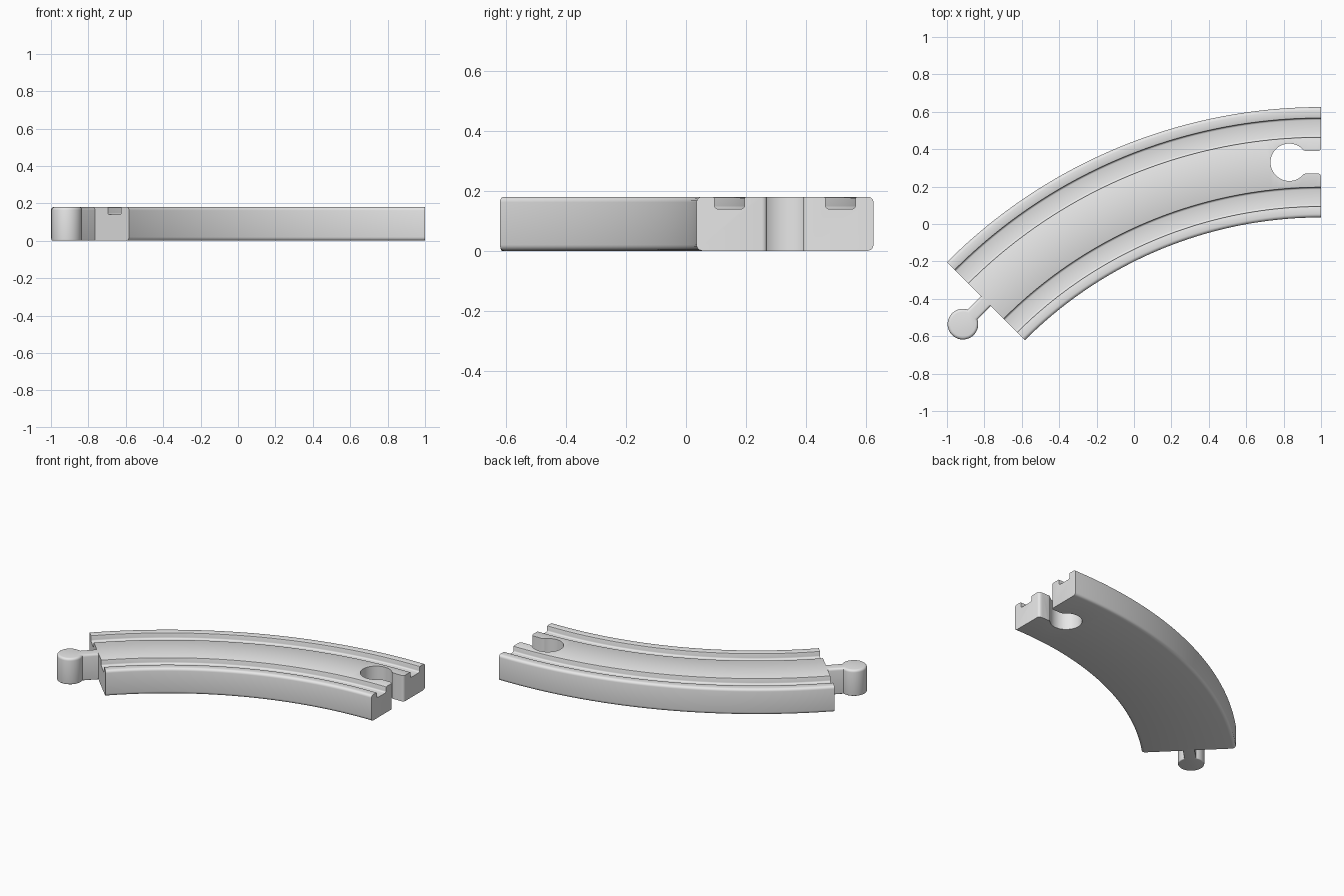
import bpy, bmesh, math
from mathutils import Matrix, Vector

if "Cube" in bpy.data.objects:
    bpy.data.objects.remove(bpy.data.objects["Cube"])

HEIGHT = 0.18
R_IN, R_OUT = 2.238, 2.828
R_MID = (R_IN + R_OUT) / 2
CENTRE = Vector((1, -2.203, 0))
SWEEP = math.radians(45)
STEPS = 64

grey = bpy.data.materials.new("plain grey")
grey.use_nodes = True
colour = (0.8, 0.8, 0.8, 1)
grey.diffuse_color = colour
grey.node_tree.nodes["Principled BSDF"].inputs["Base Color"].default_value = colour


def finish(bm, name):
    bmesh.ops.recalc_face_normals(bm, faces=bm.faces)
    mesh = bpy.data.meshes.new(name)
    bm.to_mesh(mesh)
    bm.free()
    mesh.materials.append(grey)
    obj = bpy.data.objects.new(name, mesh)
    bpy.context.collection.objects.link(obj)
    return obj


def activate(obj):
    bpy.ops.object.select_all(action='DESELECT')
    obj.select_set(True)
    bpy.context.view_layer.objects.active = obj


def prism(outline, z0, z1, name, matrix, top=0, bottom=0):
    """Extrude an outline upwards and round its rims."""
    bm = bmesh.new()
    face = bm.faces.new([bm.verts.new((x, y, z0)) for x, y in outline])
    geom = bmesh.ops.extrude_face_region(bm, geom=[face])["geom"]
    bmesh.ops.translate(bm, vec=(0, 0, z1 - z0),
                        verts=[g for g in geom if isinstance(g, bmesh.types.BMVert)])
    for z, width in ((z1, top), (z0, bottom)):
        if width:
            rim = [e for e in bm.edges if all(abs(v.co.z - z) < 1e-5 for v in e.verts)]
            bmesh.ops.bevel(bm, geom=rim, offset=width, segments=4,
                            profile=0.5, affect='EDGES')
    bm.transform(matrix)
    return finish(bm, name)


def keyhole(radius, neck, tail):
    """Round head at the origin with a neck along +x; tail gives the neck's half outline."""
    start = math.asin(neck / radius)
    n = 24
    half = [(radius * math.cos(a), radius * math.sin(a))
            for a in (math.pi + (start - math.pi) * i / n for i in range(n + 1))] + tail
    return half + [(x, -y) for x, y in reversed(half[1:])]


# Track cross-section: distance from inner edge, height
width = R_OUT - R_IN
lip, g0, g1, floor = 0.006, 0.06, 0.16, 0.14


def arc(cx, cz, r, a0, a1, n=4):
    angles = [math.radians(a0 + (a1 - a0) * i / n) for i in range(n + 1)]
    return [(cx + r * math.cos(a), cz + r * math.sin(a)) for a in angles]


half = [(0.02, 0)] + arc(0.02, 0.02, 0.02, 240, 180, 3)
half += arc(0.018, HEIGHT - 0.018, 0.018, 180, 90)
half += arc(g0 - lip, HEIGHT - lip, lip, 90, 0, 2)
half += arc(g0 + 0.01, floor + 0.01, 0.01, 180, 270, 3)
half += arc(g1 - 0.01, floor + 0.01, 0.01, 270, 360, 3)
half += arc(g1 + lip, HEIGHT - lip, lip, 180, 90, 2)
section = half + [(width - d, z) for d, z in reversed(half)]

# Curved track body
bm = bmesh.new()
rings = []
for i in range(STEPS + 1):
    a = SWEEP * i / STEPS
    rings.append([bm.verts.new(CENTRE + Vector((-(R_IN + d) * math.sin(a),
                                               (R_IN + d) * math.cos(a), z)))
                  for d, z in section])
for r0, r1 in zip(rings, rings[1:]):
    for k in range(len(section)):
        m = (k + 1) % len(section)
        bm.faces.new((r0[k], r0[m], r1[m], r1[k]))
bm.faces.new(rings[0])
bm.faces.new(rings[-1])
body = finish(bm, "track_body")

# Socket cut through the straight end, with a rounded mouth
tail = [(0.09, 0.06), (0.155, 0.06), (0.163, 0.063), (0.168, 0.069), (0.17, 0.077), (0.25, 0.077)]
cutter = prism(keyhole(0.1, 0.063, tail), -0.1, 0.3, "socket_cutter",
               Matrix.Translation((0.83, CENTRE.y + R_MID, 0)))
cutter.hide_render = True
cut = body.modifiers.new("socket", 'BOOLEAN')
cut.operation = 'DIFFERENCE'
cut.solver = 'EXACT'
cut.object = cutter
activate(body)
bpy.ops.object.modifier_apply(modifier=cut.name)
bpy.data.objects.remove(cutter)

# Connecting peg on the other end
reach = 0.175
end = CENTRE + R_MID * Vector((-math.sin(SWEEP), math.cos(SWEEP), 0))
head = end - reach * Vector((math.cos(SWEEP), math.sin(SWEEP), 0))
peg = prism(keyhole(0.082, 0.037, [(reach + 0.02, 0.037)]), 0, HEIGHT, "connector_peg",
            Matrix.Translation(head) @ Matrix.Rotation(SWEEP, 4, 'Z'), 0.016, 0.006)

for obj in (body, peg):
    activate(obj)
    bpy.ops.object.shade_smooth_by_angle(angle=math.radians(35))
